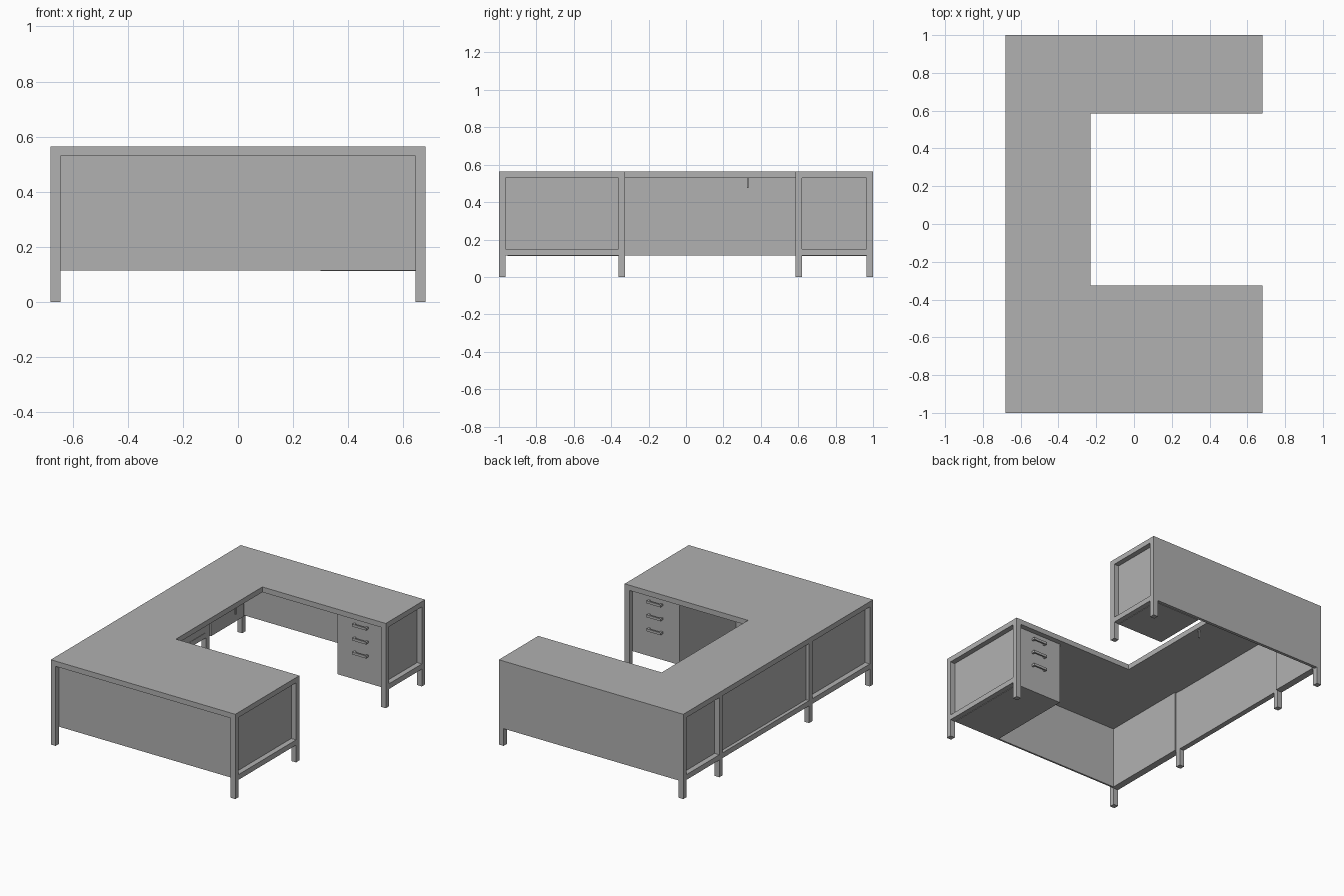
import bpy, bmesh

cube = bpy.data.objects.get("Cube")
if cube:
    bpy.data.objects.remove(cube, do_unlink=True)

grey = bpy.data.materials.new("plain_grey")
grey.use_nodes = True
grey.diffuse_color = (0.44, 0.44, 0.44, 1)
grey.node_tree.nodes["Principled BSDF"].inputs["Base Color"].default_value = (0.44, 0.44, 0.44, 1)

W, D, H = 0.68, 1.0, 0.565      # half width, half depth, height
T = 0.035                       # frame bar thickness
UNDER = H - T                   # underside of the worktop
LOW = 0.115                     # underside of the lower rails
FRONT_IN, BACK_IN = -0.325, 0.585   # inner edges of the two desks
BRIDGE = -0.23                  # inner edge of the linking bridge


def finish(name, bm):
    mesh = bpy.data.meshes.new(name)
    bm.to_mesh(mesh)
    bm.free()
    mesh.materials.append(grey)
    obj = bpy.data.objects.new(name, mesh)
    bpy.context.collection.objects.link(obj)
    return obj


def box(name, x, y, z):
    """Box from (low, high) ranges on each axis."""
    bm = bmesh.new()
    bmesh.ops.create_cube(bm, size=1)
    for v in bm.verts:
        v.co = [(a + b) / 2 + c * (b - a) for (a, b), c in zip((x, y, z), v.co)]
    return finish(name, bm)


# U-shaped worktop
bm = bmesh.new()
outline = [(-W, -D), (W, -D), (W, FRONT_IN), (BRIDGE, FRONT_IN),
           (BRIDGE, BACK_IN), (W, BACK_IN), (W, D), (-W, D)]
face = bm.faces.new([bm.verts.new((x, y, UNDER)) for x, y in outline])
top = bmesh.ops.extrude_face_region(bm, geom=[face])
bmesh.ops.translate(bm, vec=(0, 0, T),
                    verts=[g for g in top["geom"] if isinstance(g, bmesh.types.BMVert)])
bmesh.ops.recalc_face_normals(bm, faces=bm.faces)
finish("worktop", bm)

# Legs and lower end rails
left_bar, right_bar = (W - T, W), (-W, -W + T)
leg_rows = [-D, FRONT_IN - T, BACK_IN, D - T]
for side, bar in (("left", left_bar), ("right", right_bar)):
    for i, y in enumerate(leg_rows):
        box(f"{side}_leg_{i + 1}", bar, (y, y + T), (0, UNDER))
    for i in range(3):
        if side == "left" and i == 1:
            continue            # open side of the U
        box(f"{side}_rail_{i + 1}", bar, (leg_rows[i] + T, leg_rows[i + 1]), (LOW, LOW + T))

# Modesty panels: recessed at the front, flush at the back
inner = (-W + T, W - T)
box("front_panel", inner, (-D + T, -D + T + 0.012), (LOW, UNDER))
box("back_panel", inner, (D - 0.02, D), (LOW, UNDER))

# Recessed panels along the right side
edge = -W + T
box("front_desk_side_panel", (edge, edge + 0.012), (-D + T, FRONT_IN - T), (LOW, UNDER))
box("back_desk_side_panel", (edge, edge + 0.012), (BACK_IN + T, D - T), (LOW, UNDER))
box("bridge_panel", (edge - 0.012, edge - 0.002), (FRONT_IN, BACK_IN), (LOW + T, UNDER))

# Small pull beneath the bridge edge
box("bridge_pull", (-0.255, -0.245), (0.326, 0.334), (0.475, UNDER))


def handle(name, x, y, z, out):
    """Bar handle on two posts, standing out along y by the sign of out."""
    tip = y + out * 0.024
    bar_in = y + out * 0.014
    box(name + "_bar", (x - 0.052, x + 0.052), sorted((bar_in, tip)), (z - 0.008, z + 0.008))
    for s in (-1, 1):
        c = x + s * 0.045
        box(f"{name}_post_{'a' if s < 0 else 'b'}", (c - 0.007, c + 0.007),
            sorted((y, bar_in)), (z - 0.007, z + 0.007))


# Drawer pedestals facing each other across the U
for name, face_y, rear_y, out in (("front", FRONT_IN - T, -D + T + 0.01, 1),
                                  ("back", BACK_IN + T, D - 0.02, -1)):
    box(name + "_pedestal", (0.30, W - T), sorted((face_y, rear_y)), (LOW - 0.003, UNDER))
    for i in range(3):
        handle(f"{name}_handle_{i + 1}", 0.475, face_y, 0.48 - 0.093 * i, out)
